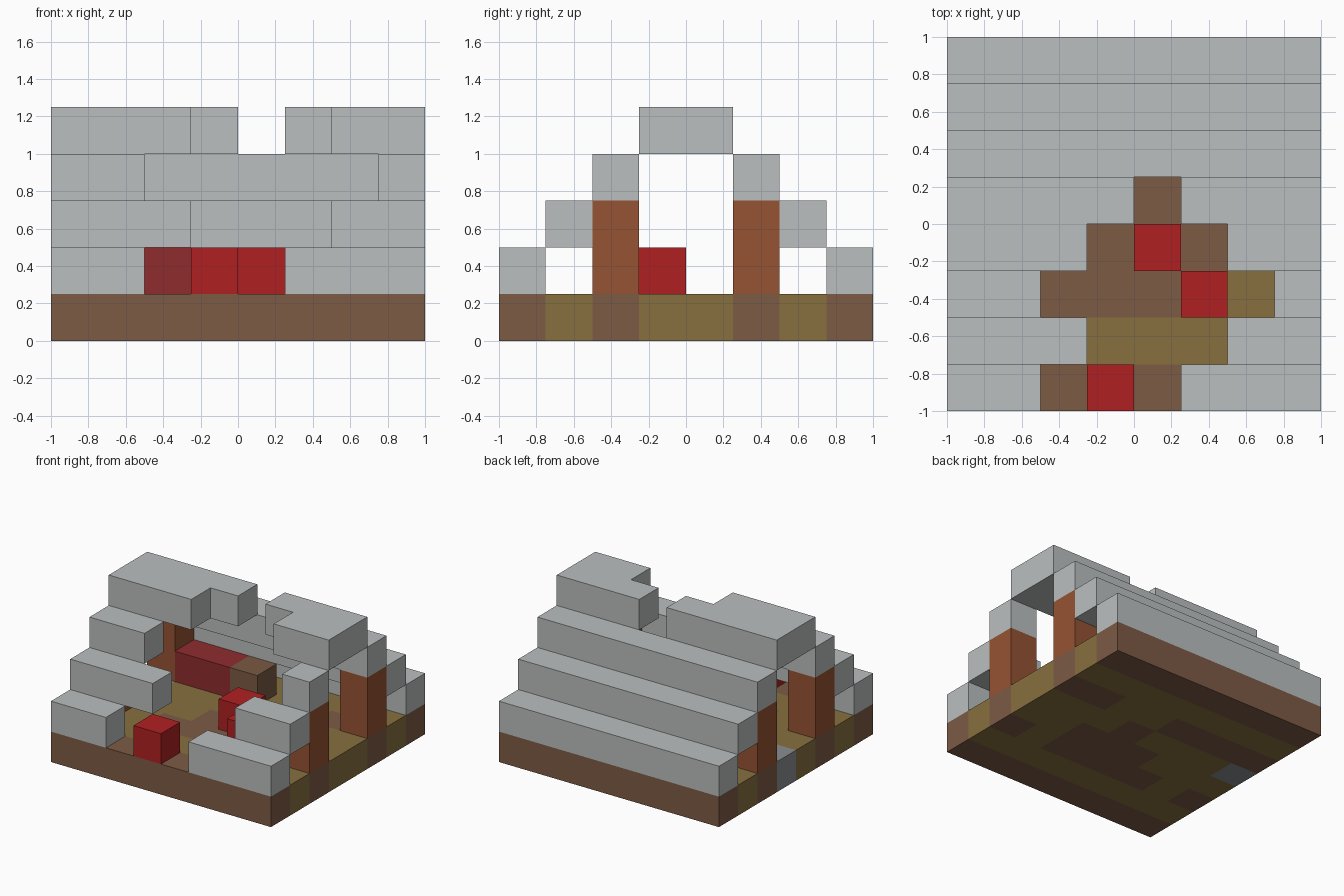
import bpy, bmesh
from mathutils import Vector

default = bpy.data.objects.get("Cube")
if default:
    bpy.data.objects.remove(default, do_unlink=True)

U = 0.25  # block size


def linear(c):
    c /= 255
    return c / 12.92 if c <= 0.04045 else ((c + 0.055) / 1.055) ** 2.4


def material(name, hexcode):
    mat = bpy.data.materials.new(name)
    rgba = [linear(v) for v in bytes.fromhex(hexcode)] + [1]
    mat.diffuse_color = rgba
    mat.use_nodes = True
    for node in mat.node_tree.nodes:
        if node.type == 'BSDF_PRINCIPLED':
            node.inputs["Base Color"].default_value = rgba
    return mat


slate = material("pale grey roof", "bbbfbf")
earth = material("brown earth", "7d5b45")
grass = material("olive grass", "87703f")
stone = material("grey stone", "8a8d90")
timber = material("orange brown timber", "955333")
scarlet = material("bright red", "b02022")
maroon = material("dark red", "902c2e")
plank = material("brown plank", "7a5a42")


def finish(name, bm, mats):
    mesh = bpy.data.meshes.new(name)
    bm.to_mesh(mesh)
    bm.free()
    obj = bpy.data.objects.new(name, mesh)
    for mat in mats:
        mesh.materials.append(mat)
    bpy.context.collection.objects.link(obj)


def box_mesh(lo, hi):
    """Box between two corners counted in blocks from the front right floor corner."""
    bm = bmesh.new()
    bmesh.ops.create_cube(bm, size=1)
    for v in bm.verts:
        v.co = Vector([(h if c > 0 else l) * U for c, l, h in zip(v.co, lo, hi)])
        v.co -= Vector((1, 1, 0))
    return bm


def blocks(name, x0, x1, y0, y1, z0, z1, mat):
    finish(name, box_mesh((x0, y0, z0), (x1, y1, z1)), [mat])


# Ground slab, cut into blocks and coloured by a plan (first row is the front)
plan = ["eeeeeeee",
        "gggggggg",
        "egeeeege",
        "gggeeegg",
        "sgggeggg",
        "eeeeggee",
        "gggggggg",
        "eeeeeeee"]
bm = box_mesh((0, 0, 0), (8, 8, 1))
for axis in (Vector((1, 0, 0)), Vector((0, 1, 0))):
    for k in range(1, 8):
        bmesh.ops.bisect_plane(bm, geom=bm.verts[:] + bm.edges[:] + bm.faces[:],
                               plane_co=axis * (k * U - 1), plane_no=axis)
bm.normal_update()
for f in bm.faces:
    p = f.calc_center_median() - f.normal * U / 2
    f.material_index = "egs".index(plan[int((p.y + 1) / U)][int((p.x + 1) / U)])
finish("ground", bm, [earth, grass, stone])

# Broken front half of the stepped roof: right and left ends of each row
front_rows = [(0, 1, 2, 5), (1, 2, 3, 6), (2, 3, 2, 7), (3, 4, 3, 6)]
for row, z, right_end, left_start in front_rows:
    blocks(f"front_roof_right_{z}", 0, right_end, row, row + 1, z, z + 1, slate)
    blocks(f"front_roof_left_{z}", left_start, 8, row, row + 1, z, z + 1, slate)

# Back half of the ridge, then the whole back steps
blocks("ridge_right", 0, 4, 4, 5, 4, 5, slate)
blocks("ridge_left", 5, 8, 4, 5, 4, 5, slate)
for step in range(3):
    blocks(f"back_roof_{step}", 0, 8, 5 + step, 6 + step, 3 - step, 4 - step, slate)

# Corner posts
for side, x in (("right", 0), ("left", 7)):
    for place, y in (("front", 2), ("back", 5)):
        blocks(f"{place}_{side}_post", x, x + 1, y, y + 1, 1, 3, timber)

# Bed with a wooden end
blocks("bed", 1, 3, 5, 6, 1, 2, maroon)
blocks("bed_end", 3, 4, 5, 6, 1, 2, plank)

# Loose red blocks
for n, (x, y) in enumerate([(3, 0), (5, 2), (4, 3)]):
    blocks(f"red_block_{n}", x, x + 1, y, y + 1, 1, 2, scarlet)
